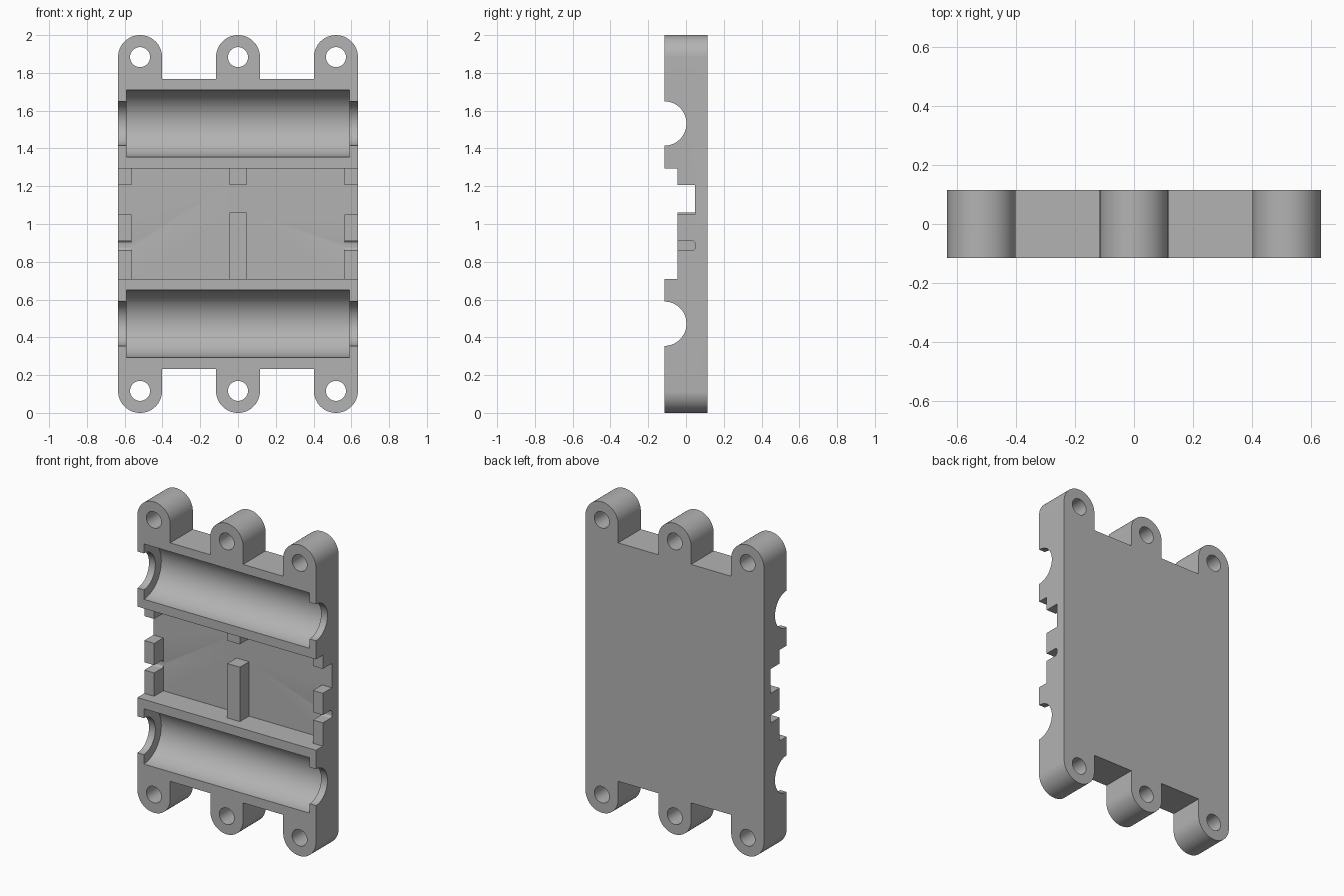
import bpy, bmesh
from math import sin, cos, pi

old = bpy.data.objects.get("Cube")
if old:
    bpy.data.objects.remove(old)

HALF_W, HALF_D = 0.635, 0.115
LUG_R, HOLE_R = 0.1165, 0.053
LUG_X = (-HALF_W + LUG_R, 0, HALF_W - LUG_R)
EDGE = 0.767          # body half height; lugs reach 1 from the middle
FLOOR, STEP = 0.048, -0.045


def arc(cx, cy, r, start, end, n):
    return [(cx + r * cos(start + (end - start) * i / n),
             cy + r * sin(start + (end - start) * i / n)) for i in range(n + 1)]


def prism(name, points, axis, lo, hi):
    """Extrude a 2D outline: (x, z) along y, or (y, z) along x."""
    bm = bmesh.new()
    place = (lambda a, b, t: (a, t, b)) if axis == "y" else (lambda a, b, t: (t, a, b))
    face = bm.faces.new([bm.verts.new(place(a, b, lo)) for a, b in points])
    ext = bmesh.ops.extrude_face_region(bm, geom=[face])
    shift = (0, hi - lo, 0) if axis == "y" else (hi - lo, 0, 0)
    bmesh.ops.translate(bm, vec=shift,
                        verts=[e for e in ext["geom"] if isinstance(e, bmesh.types.BMVert)])
    bmesh.ops.recalc_face_normals(bm, faces=bm.faces[:])
    mesh = bpy.data.meshes.new(name)
    bm.to_mesh(mesh)
    bm.free()
    ob = bpy.data.objects.new(name, mesh)
    bpy.context.collection.objects.link(ob)
    return ob


def cut(name, points, axis, lo, hi):
    """Subtract a prism from the plate."""
    cutter = prism(name, points, axis, lo, hi)
    cutter.hide_render = True
    mod = plate.modifiers.new(name, "BOOLEAN")
    mod.operation, mod.solver, mod.object = "DIFFERENCE", "EXACT", cutter
    bpy.context.view_layer.objects.active = plate
    bpy.ops.object.modifier_apply(modifier=mod.name)
    bpy.data.objects.remove(cutter)


def rect(a0, a1, b0, b1):
    return [(a0, b0), (a1, b0), (a1, b1), (a0, b1)]


# Plate outline with three rounded lugs at each end
outline = []
for x in reversed(LUG_X):
    tip = arc(x, 2 - LUG_R, LUG_R, 0, pi, 32)
    before = [] if x > 0.1 else [(x + LUG_R, 1 + EDGE)]
    after = [] if x < -0.1 else [(x - LUG_R, 1 + EDGE)]
    outline += before + tip + after
outline += [(-x, 2 - z) for x, z in outline]
plate = prism("housing_plate", outline, "y", -HALF_D, HALF_D)

# Screw holes through the lugs
for x in LUG_X:
    for z in (LUG_R, 2 - LUG_R):
        cut("screw_hole", arc(x, z, HOLE_R, 0, 2 * pi, 40)[:-1], "y", -0.2, 0.2)

# Half round roller troughs with narrower end bearings
for z in (0.472, 1.532):
    for r, half in ((0.1175, 0.7), (0.178, 0.59)):
        cut("trough", arc(-HALF_D, z, r, 0, 2 * pi, 72)[:-1], "x", -half, half)

# Stepped central pocket, leaving the rib and side posts standing
cut("pocket_step", rect(-0.2, STEP, 0.71, 1.295), "x", -0.7, 0.7)
for x0, x1 in ((-0.565, -0.045), (0.045, 0.565)):
    cut("pocket_floor", rect(x0, x1, 0.71, 1.295), "y", -0.2, FLOOR)
cut("rib_gap", rect(-0.05, 0.05, 1.06, 1.207), "y", -0.2, FLOOR)
for x0, x1 in ((-0.7, -0.56), (0.56, 0.7)):
    cut("side_gap", rect(-0.2, FLOOR, 1.05, 1.207), "x", x0, x1)
    # Wire groove with a rounded bottom
    f = 0.015
    groove = ([(-0.2, 0.86)] + arc(FLOOR - f, 0.86 + f, f, -pi / 2, 0, 6)
              + arc(FLOOR - f, 0.91 - f, f, 0, pi / 2, 6) + [(-0.2, 0.91)])
    cut("wire_groove", groove, "x", x0, x1)

# Plain grey finish
grey = bpy.data.materials.new("grey")
grey.use_nodes = True
color = (0.45, 0.45, 0.45, 1)
grey.diffuse_color = color
grey.node_tree.nodes["Principled BSDF"].inputs["Base Color"].default_value = color
plate.data.materials.clear()
plate.data.materials.append(grey)
for p in plate.data.polygons:
    p.material_index = 0

bpy.ops.object.select_all(action="DESELECT")
plate.select_set(True)
bpy.context.view_layer.objects.active = plate
bpy.ops.object.shade_smooth_by_angle(angle=pi / 6)
